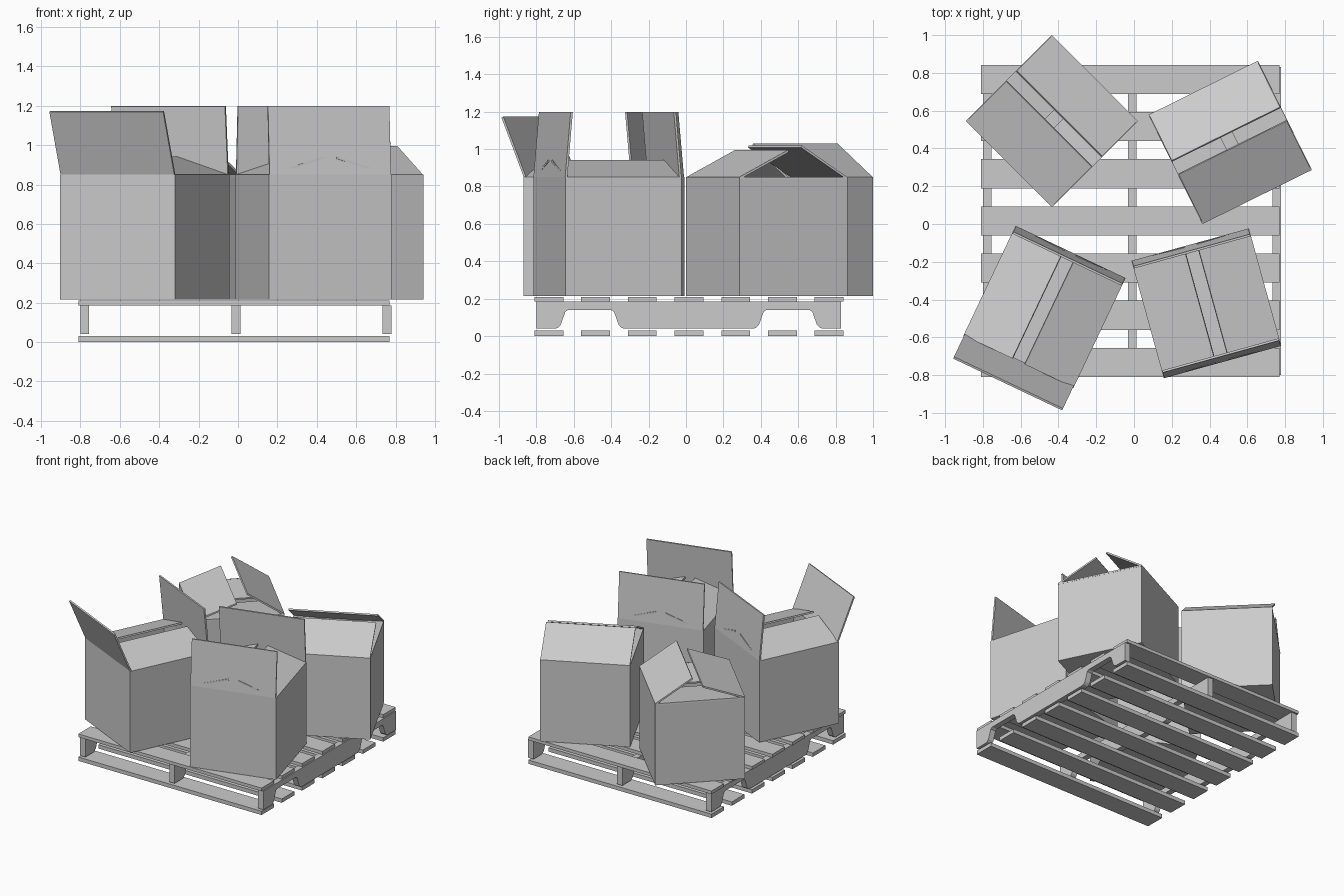
import bpy, bmesh
from math import radians, sin, cos
from mathutils import Matrix, Vector

if "Cube" in bpy.data.objects:
    bpy.data.objects.remove(bpy.data.objects["Cube"])

BOX_W, BOX_BASE, BOX_TOP, CARD = 0.645, 0.215, 0.85, 0.012


def add_object(name, bm, matrix=Matrix()):
    bmesh.ops.recalc_face_normals(bm, faces=bm.faces)
    mesh = bpy.data.meshes.new(name)
    bm.to_mesh(mesh)
    bm.free()
    ob = bpy.data.objects.new(name, mesh)
    ob.matrix_world = matrix
    bpy.context.collection.objects.link(ob)
    return ob


def block(name, lo, hi, matrix=Matrix()):
    lo, hi = Vector(lo), Vector(hi)
    bm = bmesh.new()
    bmesh.ops.create_cube(bm, size=1)
    for v in bm.verts:
        v.co = [a + (c + 0.5) * (b - a) for a, b, c in zip(lo, hi, v.co)]
    return add_object(name, bm, matrix)


def stringer(x):
    # side profile in y, z with two fork notches
    notch = [(0.715, 0.04), (0.70, 0.045), (0.685, 0.06), (0.66, 0.13), (0.645, 0.14),
             (0.415, 0.14), (0.40, 0.13), (0.375, 0.06), (0.36, 0.045), (0.345, 0.04)]
    half = [(0.815, 0.185), (0.815, 0.04)] + notch
    profile = half + [(-y, z) for y, z in reversed(half)]
    bm = bmesh.new()
    face = bm.faces.new([bm.verts.new((x - 0.0225, y + 0.015, z)) for y, z in profile])
    ext = bmesh.ops.extrude_face_region(bm, geom=[face])
    verts = [g for g in ext["geom"] if isinstance(g, bmesh.types.BMVert)]
    bmesh.ops.translate(bm, vec=(0.045, 0, 0), verts=verts)
    add_object("pallet_stringer", bm)


def flap(name, side, elev, length, place):
    # hinged on the top edge of one wall, elevation measured from folded-in flat
    e, h = radians(elev), BOX_W / 2
    along = Vector((0, -cos(e), sin(e)))
    under = Vector((0, -sin(e), -cos(e)))
    frame = Matrix((Vector((1, 0, 0)), along, under)).transposed().to_4x4()
    hinge = Matrix.Translation((0, h, BOX_TOP)) @ frame
    block(name, (-h + 0.003, 0, 0), (h - 0.003, length, CARD),
          place @ Matrix.Rotation(radians(90 * side), 4, 'Z') @ hinge)


def carton(name, x, y, turn, flaps):
    place = Matrix.Translation((x, y, 0)) @ Matrix.Rotation(radians(turn), 4, 'Z')
    h = BOX_W / 2
    # open-topped body
    bm = bmesh.new()
    bmesh.ops.create_cube(bm, size=1)
    for v in bm.verts:
        v.co = (v.co.x * BOX_W, v.co.y * BOX_W, BOX_BASE + (v.co.z + 0.5) * (BOX_TOP - BOX_BASE))
    top = [f for f in bm.faces if f.calc_center_median().z > BOX_TOP - 0.01]
    bmesh.ops.delete(bm, geom=top, context='FACES_ONLY')
    for f in bm.faces:
        f.normal_update()
    body = add_object(name + "_body", bm, place)
    wall = body.modifiers.new("wall", 'SOLIDIFY')
    wall.thickness, wall.offset = CARD, -1
    # flaps in order back, left, front, right
    for side, (elev, length) in enumerate(flaps):
        flap(name + "_flap", side, elev, length, place)


# pallet
for i in range(7):
    y = -0.733 + i * 0.2497
    block("pallet_top_board", (-0.81, y - 0.077, 0.185), (0.77, y + 0.077, 0.21))
    block("pallet_bottom_board", (-0.81, y - 0.077, 0), (0.77, y + 0.077, 0.03))
for x in (-0.778, -0.01, 0.757):
    stringer(x)

# cardboard boxes
carton("back_left_box", -0.435, 0.545, -45, [(34, 0.32), (-4, 0.29), (20, 0.32), (-4, 0.29)])
carton("back_right_box", 0.509, 0.432, 26.3, [(32, 0.32), (-4, 0.29), (26.5, 0.325), (-4, 0.29)])
carton("front_left_box", -0.474, -0.439, -25.4, [(84.5, 0.35), (18, 0.30), (112.5, 0.345), (18, 0.30)])
carton("front_right_box", 0.383, -0.42, 15.4, [(85, 0.35), (18, 0.30), (85, 0.35), (18, 0.30)])
